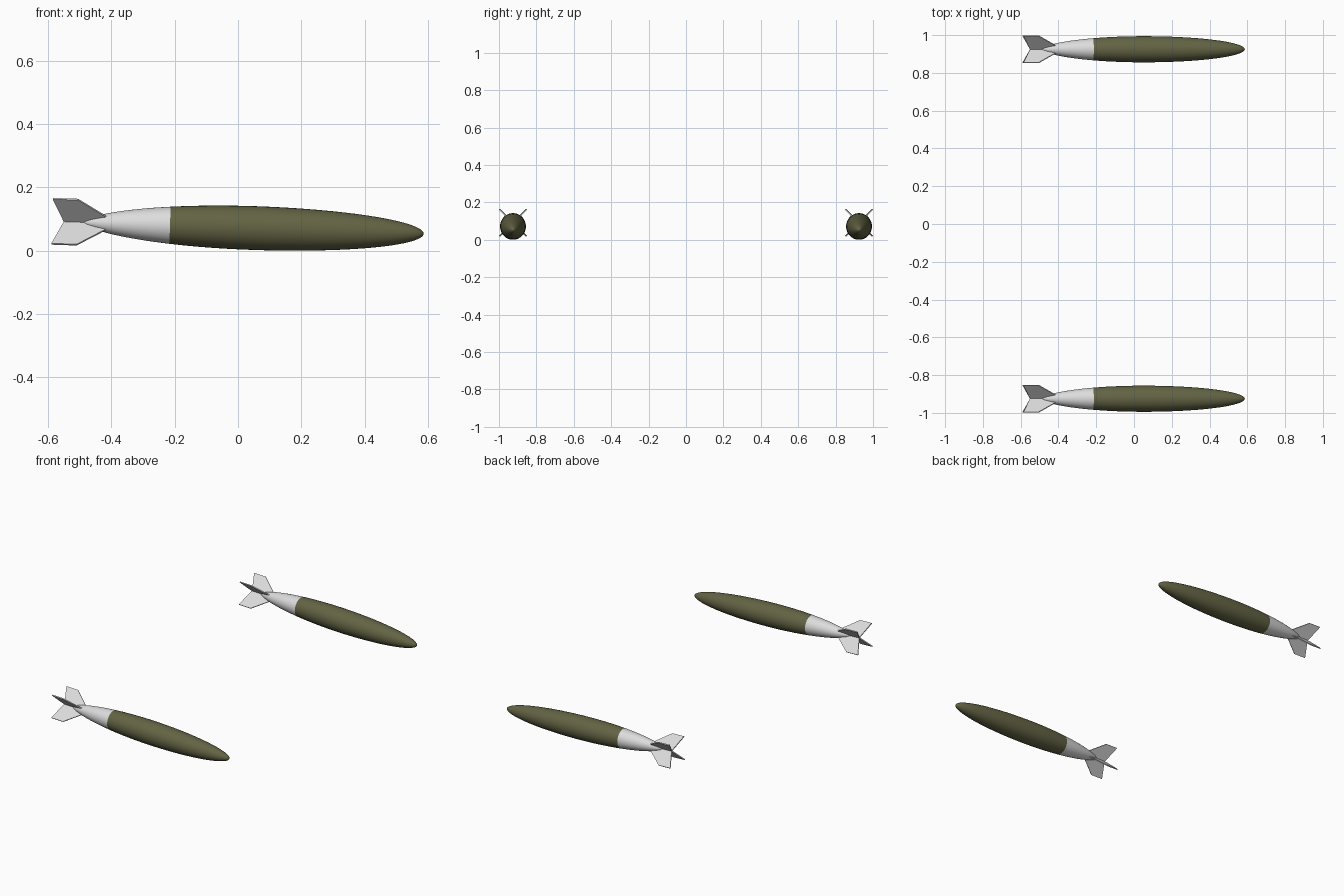
import bpy, bmesh, math
from mathutils import Matrix, Vector

if "Cube" in bpy.data.objects:
    bpy.data.objects.remove(bpy.data.objects["Cube"])

TILT = 0.0334            # slight nose-down tilt
CENTRE = (0.05, 0.925, 0.0717)
R, NOSE, TAIL = 0.0692, 0.537, 0.54
BAND = -0.265            # where the tail colour begins
SIDES, RINGS = 36, 40


def material(name, rgb):
    m = bpy.data.materials.new(name)
    m.diffuse_color = (*rgb, 1)
    m.use_nodes = True
    m.node_tree.nodes["Principled BSDF"].inputs["Base Color"].default_value = m.diffuse_color
    return m


olive = material("olive_green", (0.125, 0.125, 0.058))
pale = material("pale_grey", (0.72, 0.72, 0.72))


def make_object(bm, name, mats, side):
    bmesh.ops.recalc_face_normals(bm, faces=bm.faces)
    me = bpy.data.meshes.new(name)
    bm.to_mesh(me)
    bm.free()
    for m in mats:
        me.materials.append(m)
    ob = bpy.data.objects.new(name, me)
    ob.location = (CENTRE[0], CENTRE[1] * side, CENTRE[2])
    ob.rotation_euler = (0, TILT, 0)
    bpy.context.collection.objects.link(ob)
    return ob


def radius(x):
    if x >= 0:
        return R * math.sqrt(max(0, 1 - (x / NOSE) ** 2))
    return R * max(0, 1 - (x / TAIL) ** 2) ** 0.6


# Streamlined body: lathe of a rounded nose and a slimmer tail
def body(name, side):
    xs = [math.cos(math.pi * i / RINGS) for i in range(1, RINGS)]
    xs = [c * (NOSE if c > 0 else TAIL) for c in xs]
    near = min(range(len(xs)), key=lambda i: abs(xs[i] - BAND))
    xs[near] = BAND
    bm = bmesh.new()
    rings = []
    for x in xs:
        r = radius(x)
        rings.append([bm.verts.new((x, r * math.cos(a), r * math.sin(a)))
                      for a in (2 * math.pi * k / SIDES for k in range(SIDES))])
    nose = bm.verts.new((NOSE, 0, 0))
    tail = bm.verts.new((-TAIL, 0, 0))
    for k in range(SIDES):
        n = (k + 1) % SIDES
        bm.faces.new((nose, rings[0][k], rings[0][n]))
        bm.faces.new((tail, rings[-1][n], rings[-1][k]))
        for a, b in zip(rings, rings[1:]):
            bm.faces.new((a[k], b[k], b[n], a[n]))
    for f in bm.faces:
        f.smooth = True
        f.material_index = 1 if f.calc_center_median().x < BAND else 0
    return make_object(bm, name, (olive, pale), side)


# Four swept fins in an X around the tail
def fins(name, side):
    outline = [(-0.60, 0.0), (-0.638, 0.1015), (-0.558, 0.1015), (-0.43, 0.0)]
    half = 0.003
    bm = bmesh.new()
    for k in range(4):
        turn = Matrix.Rotation(math.radians(45 + 90 * k), 3, 'X')
        lo, hi = [[bm.verts.new(turn @ Vector((x, t, r))) for x, r in outline]
                  for t in (-half, half)]
        bm.faces.new(lo)
        bm.faces.new(hi[::-1])
        for i in range(4):
            j = (i + 1) % 4
            bm.faces.new((lo[i], hi[i], hi[j], lo[j]))
    return make_object(bm, name, (pale,), side)


for label, side in (("left", 1), ("right", -1)):
    body(label + "_body", side)
    fins(label + "_tail_fins", side)
